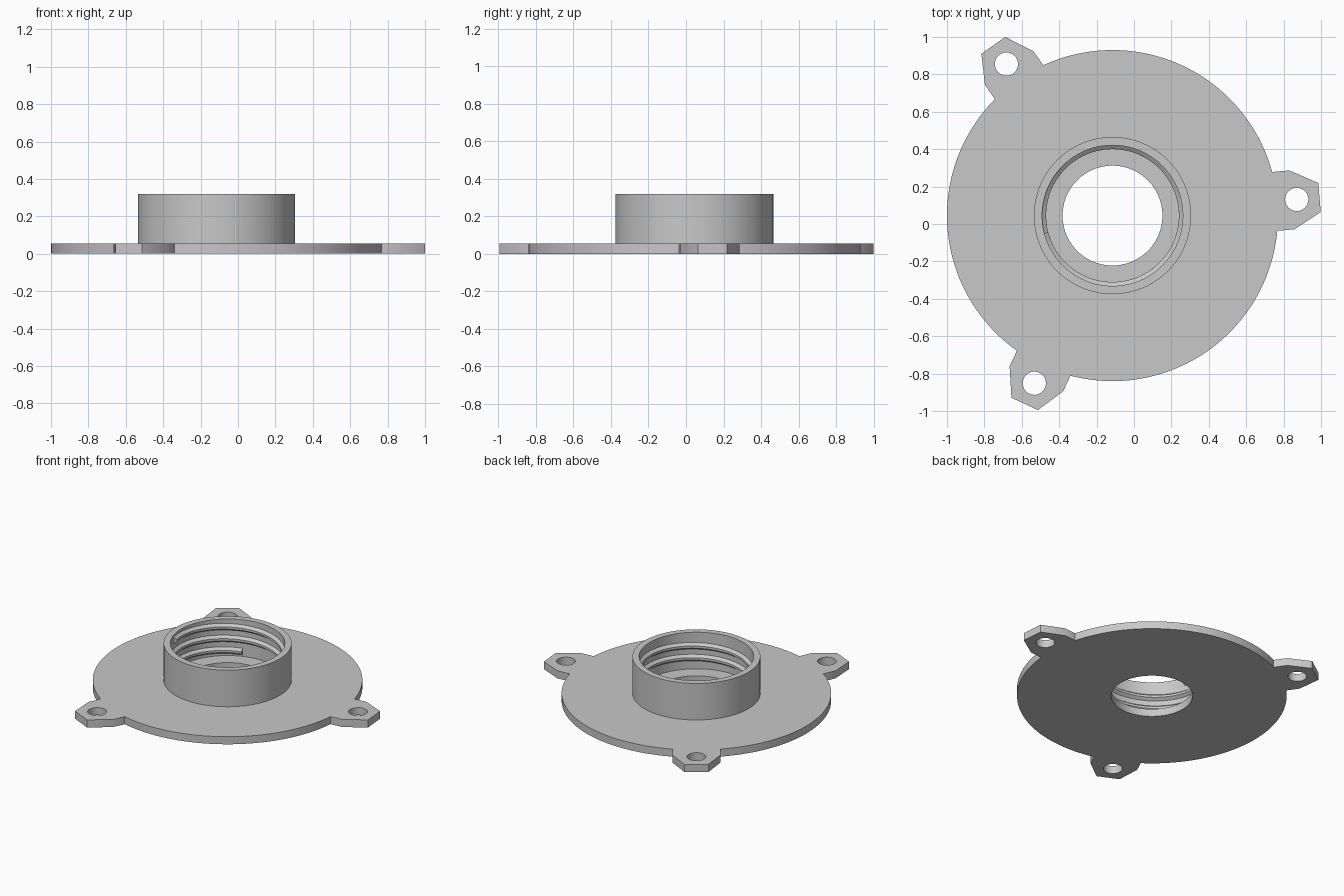
import bpy
import bmesh
from math import cos, sin, pi, radians, atan2, hypot

cube = bpy.data.objects.get("Cube")
if cube:
    bpy.data.objects.remove(cube, do_unlink=True)

CX, CY = -0.115, 0.045          # axis of the disc and collar
PLATE_H, TOP = 0.055, 0.32
DISC_R, HOLE_R = 0.885, 0.267
OUTER_R, INNER_R, CREST_R = 0.42, 0.376, 0.355
TAB_ANGLES = [radians(a) for a in (5, 125, 245)]

grey = bpy.data.materials.new("plain_grey")
grey.use_nodes = True
colour = (0.58, 0.58, 0.58, 1)
grey.diffuse_color = colour
grey.node_tree.nodes["Principled BSDF"].inputs["Base Color"].default_value = colour


def polar(r, a):
    return (r * cos(a), r * sin(a))


def circle(x, y, r, n):
    return [(x + r * cos(2 * pi * i / n), y + r * sin(2 * pi * i / n)) for i in range(n)]


def finish(obj):
    obj.data.materials.clear()
    obj.data.materials.append(grey)
    bpy.ops.object.select_all(action="DESELECT")
    obj.select_set(True)
    bpy.context.view_layer.objects.active = obj
    bpy.ops.object.shade_smooth_by_angle(angle=radians(30))


def mesh_object(name, bm):
    bmesh.ops.recalc_face_normals(bm, faces=bm.faces)
    mesh = bpy.data.meshes.new(name)
    bm.to_mesh(mesh)
    bm.free()
    obj = bpy.data.objects.new(name, mesh)
    obj.location = (CX, CY, 0)
    bpy.context.collection.objects.link(obj)
    finish(obj)
    return obj


def bridge(bm, rings, closed):
    """Skin a list of equal cross-sections; cap the ends when open."""
    n = len(rings[0])
    pairs = list(zip(rings, rings[1:]))
    if closed:
        pairs.append((rings[-1], rings[0]))
    for a, b in pairs:
        for i in range(n):
            j = (i + 1) % n
            bm.faces.new((a[i], a[j], b[j], b[i]))
    if not closed:
        bm.faces.new(rings[0])
        bm.faces.new(rings[-1][::-1])


# Flange plate: disc outline with three ears, centre bore and screw holes
half = [(0.871, 0.158), (0.963, 0.158), (1.111, 0.078)]
ear = [(u, -v) for u, v in half] + half[::-1]
root = atan2(half[0][1], half[0][0])
outline, loops = [], []
for a in TAB_ANGLES:
    outline += [polar(hypot(u, v), a + atan2(v, u)) for u, v in ear]
    span = 2 * pi / 3 - 2 * root
    outline += [polar(DISC_R, a + root + span * i / 48) for i in range(1, 48)]
    loops.append(circle(*polar(0.989, a), 0.062, 40))
loops += [outline, circle(0, 0, HOLE_R, 96)]

curve = bpy.data.curves.new("flange_outline", "CURVE")
curve.dimensions = "2D"
curve.fill_mode = "BOTH"
curve.extrude = PLATE_H / 2
for pts in loops:
    spline = curve.splines.new("POLY")
    spline.points.add(len(pts) - 1)
    for p, (x, y) in zip(spline.points, pts):
        p.co = (x, y, 0, 1)
    spline.use_cyclic_u = True
flange = bpy.data.objects.new("flange_plate", curve)
flange.location = (CX, CY, PLATE_H / 2)
bpy.context.collection.objects.link(flange)
bpy.ops.object.select_all(action="DESELECT")
flange.select_set(True)
bpy.context.view_layer.objects.active = flange
bpy.ops.object.convert(target="MESH")
flange = bpy.context.view_layer.objects.active
bm = bmesh.new()
bm.from_mesh(flange.data)
bmesh.ops.remove_doubles(bm, verts=bm.verts, dist=0.0001)
bmesh.ops.recalc_face_normals(bm, faces=bm.faces)
bm.to_mesh(flange.data)
bm.free()
finish(flange)

# Collar: plain tube rising from the plate
bm = bmesh.new()
section = [(INNER_R, 0.045), (OUTER_R, 0.045), (OUTER_R, TOP), (INNER_R, TOP)]
rings = [[bm.verts.new((*polar(r, 2 * pi * i / 128), z)) for r, z in section]
         for i in range(128)]
bridge(bm, rings, closed=True)
mesh_object("collar", bm)

# Internal thread: right-handed trapezoid ridge on the collar wall
PITCH, TURNS, START_Z = 0.085, 2.236, 0.09
bm = bmesh.new()
profile = [(INNER_R + 0.004, -0.027), (CREST_R, -0.008),
           (CREST_R, 0.008), (INNER_R + 0.004, 0.027)]
steps = 240
rings = []
for i in range(steps + 1):
    t = TURNS * i / steps
    a = radians(110) + 2 * pi * t
    rings.append([bm.verts.new((*polar(r, a), START_Z + PITCH * t + dz))
                  for r, dz in profile])
bridge(bm, rings, closed=False)
mesh_object("inner_thread", bm)
